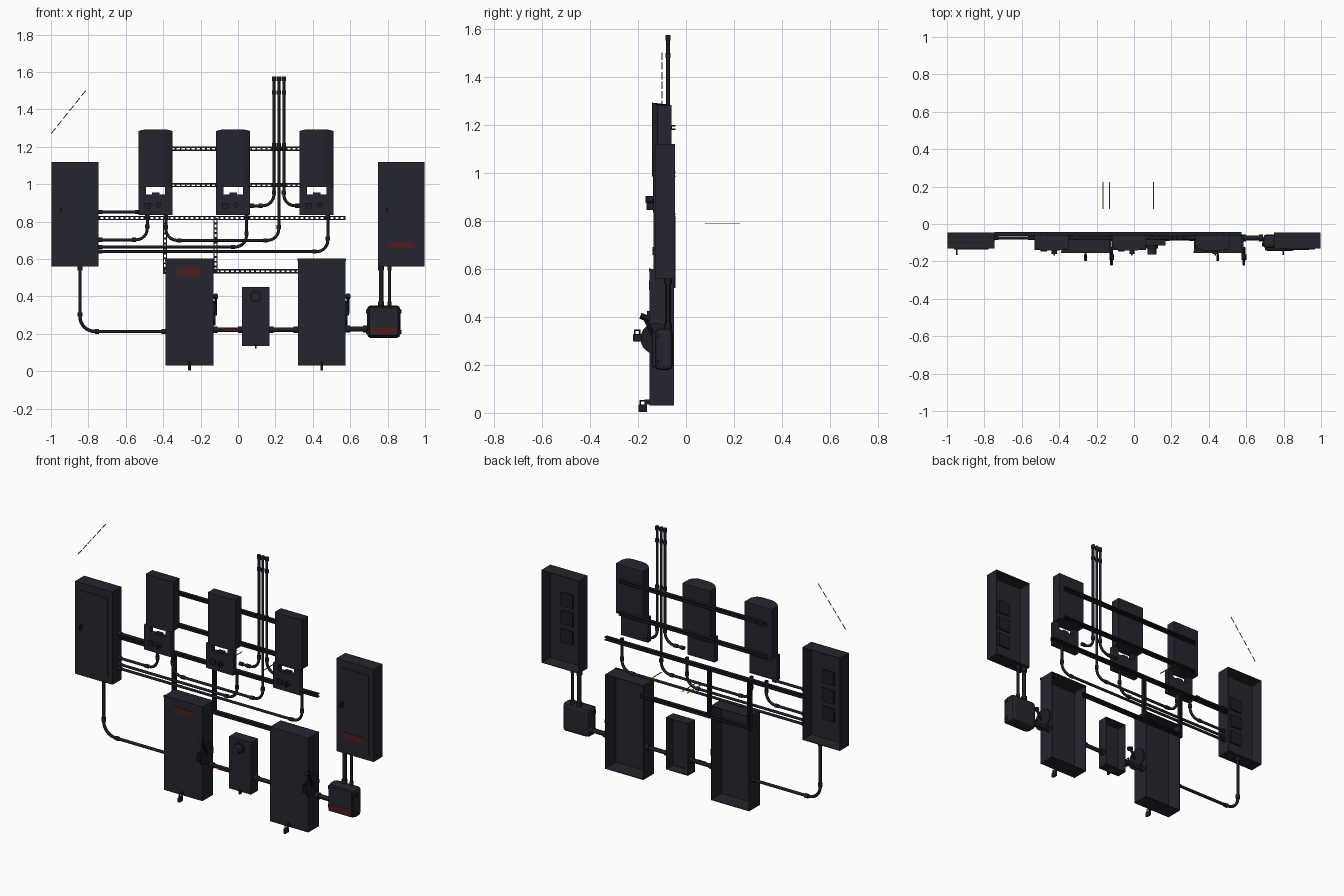
import bpy, bmesh, math
from mathutils import Vector, Matrix

if "Cube" in bpy.data.objects:
    bpy.data.objects.remove(bpy.data.objects["Cube"])


def material(name, rgb):
    m = bpy.data.materials.new(name)
    m.use_nodes = True
    m.diffuse_color = (*rgb, 1)
    m.node_tree.nodes["Principled BSDF"].inputs["Base Color"].default_value = (*rgb, 1)
    return m


SHELL = material("dark_enclosure", (0.018, 0.018, 0.028))
BLACK = material("dark_conduit", (0.012, 0.013, 0.019))
RED = material("red_label", (0.07, 0.012, 0.013))
YELLOW = material("yellow_wire", (0.35, 0.26, 0.03))


def finish(bm, name, mat, smooth=False):
    bmesh.ops.recalc_face_normals(bm, faces=bm.faces)
    me = bpy.data.meshes.new(name)
    bm.to_mesh(me)
    bm.free()
    me.materials.append(mat)
    ob = bpy.data.objects.new(name, me)
    bpy.context.collection.objects.link(ob)
    if smooth:
        bpy.context.view_layer.objects.active = ob
        for o in bpy.context.selected_objects:
            o.select_set(False)
        ob.select_set(True)
        bpy.ops.object.shade_smooth_by_angle(angle=math.radians(35))
    return ob


def add_box(bm, x, y, z):
    size = [b - a for a, b in (x, y, z)]
    mid = [(a + b) / 2 for a, b in (x, y, z)]
    m = Matrix.Translation(mid) @ Matrix.Diagonal((*size, 1))
    return bmesh.ops.create_cube(bm, size=1, matrix=m)["verts"]


def box(name, x, y, z, mat=SHELL, bevel=0):
    bm = bmesh.new()
    add_box(bm, x, y, z)
    if bevel:
        bmesh.ops.bevel(bm, geom=bm.edges[:], offset=bevel, segments=2, affect='EDGES', profile=0.5)
    return finish(bm, name, mat)


def cabinet(name, x, y, z):
    """Sheet metal box, open at the back."""
    bm = bmesh.new()
    add_box(bm, x, y, z)
    bm.normal_update()
    bmesh.ops.delete(bm, geom=[f for f in bm.faces if f.normal.y > 0.5], context='FACES_ONLY')
    ob = finish(bm, name, SHELL)
    mod = ob.modifiers.new("sheet", 'SOLIDIFY')
    mod.thickness, mod.offset = 0.005, -1
    return ob


def rod(name, a, b, r, mat=BLACK, sides=16):
    a, b = Vector(a), Vector(b)
    d = b - a
    m = Matrix.Translation((a + b) / 2) @ d.to_track_quat('Z', 'Y').to_matrix().to_4x4()
    bm = bmesh.new()
    bmesh.ops.create_cone(bm, cap_ends=True, segments=sides, radius1=r, radius2=r, depth=d.length, matrix=m)
    return finish(bm, name, mat, True)


def conduit(name, pts, r=0.008, bend=0.06, y=-0.075):
    """Pipe through (x, z) corners with rounded bends and a coupling at each bend end."""
    p = [Vector((x, y, z)) for x, z in pts]
    path, joints = [p[0]], []
    for a, c, b in zip(p, p[1:], p[2:]):
        u, v = (a - c).normalized(), (b - c).normalized()
        s, e = c + u * bend, c + v * bend
        for i in range(9):
            t = i / 8 * math.pi / 2
            path.append(c + u * bend * (1 - math.sin(t)) + v * bend * (1 - math.cos(t)))
        joints += [(s, u), (e, v)]
    path.append(p[-1])
    cu = bpy.data.curves.new(name, 'CURVE')
    cu.dimensions, cu.bevel_depth, cu.bevel_resolution, cu.use_fill_caps = '3D', r, 2, True
    sp = cu.splines.new('POLY')
    sp.points.add(len(path) - 1)
    for q, co in zip(sp.points, path):
        q.co = (*co, 1)
    cu.materials.append(BLACK)
    bpy.context.collection.objects.link(bpy.data.objects.new(name, cu))
    joints += [(p[0], (p[1] - p[0]).normalized()), (p[-1], (p[-2] - p[-1]).normalized())]
    for o, d in joints:
        rod(name + "_coupling", o, o + d * 0.022, r * 1.4)


def strut(name, start, length, vertical=False):
    """Slotted channel: two flanges joined by a row of rungs."""
    bm = bmesh.new()
    x0, z0 = start
    h, y0, y1 = 0.011, -0.063, -0.043

    def piece(a, b, lo, hi, ya, yb):
        if vertical:
            add_box(bm, (x0 + lo, x0 + hi), (ya, yb), (z0 + a, z0 + b))
        else:
            add_box(bm, (x0 + a, x0 + b), (ya, yb), (z0 + lo, z0 + hi))
    piece(0, length, -h, -h + 0.006, y0, y1)
    piece(0, length, h - 0.006, h, y0, y1)
    n = round(length / 0.027)
    for i in range(n + 1):
        c = (length - 0.01) * i / n
        piece(c, c + 0.01, -h + 0.006, h - 0.006, y0, y0 + 0.004)
    finish(bm, name, BLACK)


def padlock(name, x, y, z):
    box(name + "_body", (x - 0.007, x + 0.007), (y - 0.018, y + 0.018), (z, z + 0.03), BLACK, 0.003)
    for s in (-1, 1):
        rod(name + "_shackle", (x, y + s * 0.011, z + 0.03), (x, y + s * 0.011, z + 0.046), 0.003, sides=8)
    rod(name + "_shackle_top", (x, y - 0.013, z + 0.046), (x, y + 0.013, z + 0.046), 0.003, sides=8)


# Tall breaker panels at both ends
for side, x0 in (("right", -0.997), ("left", 0.748)):
    x1 = x0 + 0.25
    cabinet(side + "_panel", (x0, x1), (-0.13, -0.045), (0.56, 1.12))
    box(side + "_panel_door", (x0 + 0.035, x1 - 0.03), (-0.136, -0.13), (0.6, 1.075), SHELL)
    box(side + "_panel_latch", (x0 + 0.046, x0 + 0.054), (-0.165, -0.136), (0.845, 0.875), BLACK)
    for i in range(3):
        box(side + "_panel_breakers", (x0 + 0.09, x1 - 0.08), (-0.125, -0.115),
            (0.68 + i * 0.11, 0.76 + i * 0.11), BLACK)
box("panel_label", (0.8, 0.935), (-0.139, -0.136), (0.658, 0.692), RED)

# Safety switches with side handles, locks and a label
for n, x0 in (("right", -0.387), ("left", 0.32)):
    x1 = x0 + 0.256
    xm = (x0 + x1) / 2
    cabinet(n + "_switch_box", (x0, x1), (-0.152, -0.05), (0.03, 0.6))
    box(n + "_switch_cover_lip", (x0 - 0.002, x1 + 0.002), (-0.155, -0.145), (0.59, 0.602))
    rod(n + "_switch_disc", (x1, -0.125, 0.31), (x1 + 0.01, -0.125, 0.31), 0.065, sides=28)
    rod(n + "_switch_lever", (x1 + 0.012, -0.13, 0.31), (x1 + 0.012, -0.175, 0.4), 0.008, sides=10)
    rod(n + "_switch_grip", (x1 + 0.012, -0.165, 0.395), (x1 + 0.012, -0.19, 0.405), 0.013, sides=10)
    padlock(n + "_handle_lock", x1 + 0.011, -0.203, 0.298)
    box(n + "_hasp", (xm - 0.005, xm + 0.005), (-0.172, -0.15), (0.035, 0.055), BLACK)
    padlock(n + "_cover_lock", xm, -0.18, 0.004)
box("switch_label", (-0.325, -0.19), (-0.155, -0.152), (0.513, 0.552), RED)

# Meter box
cabinet("meter_box", (0.022, 0.168), (-0.115, -0.05), (0.135, 0.45))
rod("meter_ring", (0.095, -0.115, 0.4), (0.095, -0.13, 0.4), 0.032, BLACK, 28)
rod("meter_dial", (0.095, -0.13, 0.4), (0.095, -0.163, 0.4), 0.024, SHELL, 28)
box("meter_seal", (0.09, 0.1), (-0.125, -0.105), (0.122, 0.145), BLACK)

# Junction box
box("junction_box", (0.69, 0.868), (-0.13, -0.055), (0.178, 0.352), SHELL, 0.02)
box("junction_cover", (0.7, 0.858), (-0.142, -0.125), (0.19, 0.34), SHELL, 0.006)
box("junction_label", (0.712, 0.845), (-0.144, -0.142), (0.2, 0.237), RED)
for x in (0.685, 0.857):
    for z in (0.2, 0.31):
        box("junction_lug", (x, x + 0.016), (-0.12, -0.1), (z, z + 0.02), BLACK)

# Inverters: bowed upper case, notched lower cover, rotary switch
for n, xc in (("right", -0.441), ("middle", -0.026), ("left", 0.42)):
    w = 0.091
    bm = bmesh.new()
    outline = [(w, -0.06), (-w, -0.06)]
    for i in range(13):
        t = -1 + i / 6
        outline.append((w * t, -0.118 - 0.024 * (1 - t ** 4)))
    face = bm.faces.new([bm.verts.new((xc + x, y, 0.985)) for x, y in outline])
    up = bmesh.ops.extrude_face_region(bm, geom=[face])["geom"]
    for v in up:
        if isinstance(v, bmesh.types.BMVert):
            drop = 0.01 * abs((v.co.x - xc) / w) ** 4
            v.co.z = 1.294 - drop
    finish(bm, n + "_inverter_case", SHELL, True)
    box(n + "_inverter_cover", (xc - w, xc + w), (-0.138, -0.107), (0.835, 0.945))
    for s in (-1, 1):
        a, b = sorted((xc + s * w, xc + s * 0.052))
        box(n + "_inverter_cover_ear", (a, b), (-0.138, -0.107), (0.945, 0.985))
    box(n + "_inverter_tab", (xc - 0.02, xc + 0.02), (-0.13, -0.11), (0.945, 0.955))
    rod(n + "_inverter_knob", (xc + 0.015, -0.138, 0.89), (xc + 0.015, -0.16, 0.89), 0.014)
    box(n + "_inverter_lever", (xc + 0.011, xc + 0.019), (-0.168, -0.155), (0.875, 0.905), BLACK)
    box(n + "_inverter_terminal", (xc - 0.06, xc - 0.025), (-0.147, -0.138), (0.87, 0.9), BLACK)

# Slotted mounting channels
strut("upper_strut", (-0.5, 1.19), 0.98)
strut("middle_strut", (-0.5, 0.995), 0.98)
strut("long_strut", (-0.745, 0.82), 1.32)
strut("lower_strut", (-0.4, 0.535), 0.74)
strut("right_post_strut", (-0.39, 0.52), 0.3, True)
strut("middle_post_strut", (-0.12, 0.53), 0.29, True)

# Conduits
top = 1.575
conduit("riser_to_middle_inverter", [(0.192, top), (0.192, 0.885), (0.064, 0.885)])
conduit("riser_to_right_inverter", [(0.218, top), (0.218, 0.7), (-0.385, 0.7), (-0.385, 0.835)])
conduit("riser_to_left_inverter", [(0.245, top), (0.245, 0.885), (0.332, 0.885)])
for x in (0.192, 0.218, 0.245):
    for z in (1.48, 1.2):
        rod("riser_coupling", (x, -0.075, z), (x, -0.075, z + 0.02), 0.011)
for x, z in ((-0.485, 0.703), (0.045, 0.665), (0.48, 0.64)):
    conduit("panel_feed", [(-0.747, z), (x, z), (x, 0.835)])
conduit("short_panel_feed", [(-0.747, 0.852), (-0.53, 0.852)])
conduit("right_panel_drop", [(-0.845, 0.56), (-0.845, 0.213), (-0.387, 0.213)], 0.009, 0.08)
conduit("switch_to_meter", [(-0.131, 0.222), (0.022, 0.222)], 0.012)
conduit("meter_to_switch", [(0.168, 0.222), (0.32, 0.222)], 0.012)
conduit("switch_to_junction", [(0.576, 0.226), (0.69, 0.226)], 0.014)
conduit("left_panel_drop", [(0.765, 0.56), (0.765, 0.35)], 0.012)
conduit("left_panel_thin_drop", [(0.81, 0.56), (0.81, 0.35)], 0.008)
box("conduit_label", (-0.075, -0.01), (-0.09, -0.087), (0.214, 0.23), RED)

# Loose yellow wire slivers
start, end = Vector((-0.998, -0.1, 1.272)), Vector((-0.805, -0.1, 1.512))
for i in range(6):
    rod("wire_dash", start.lerp(end, i / 6), start.lerp(end, (i + 0.72) / 6), 0.0025, YELLOW, 6)
for x in (-0.165, -0.13, 0.105):
    box("rear_wire", (x - 0.003, x + 0.003), (0.08, 0.225), (0.789, 0.791), YELLOW)
